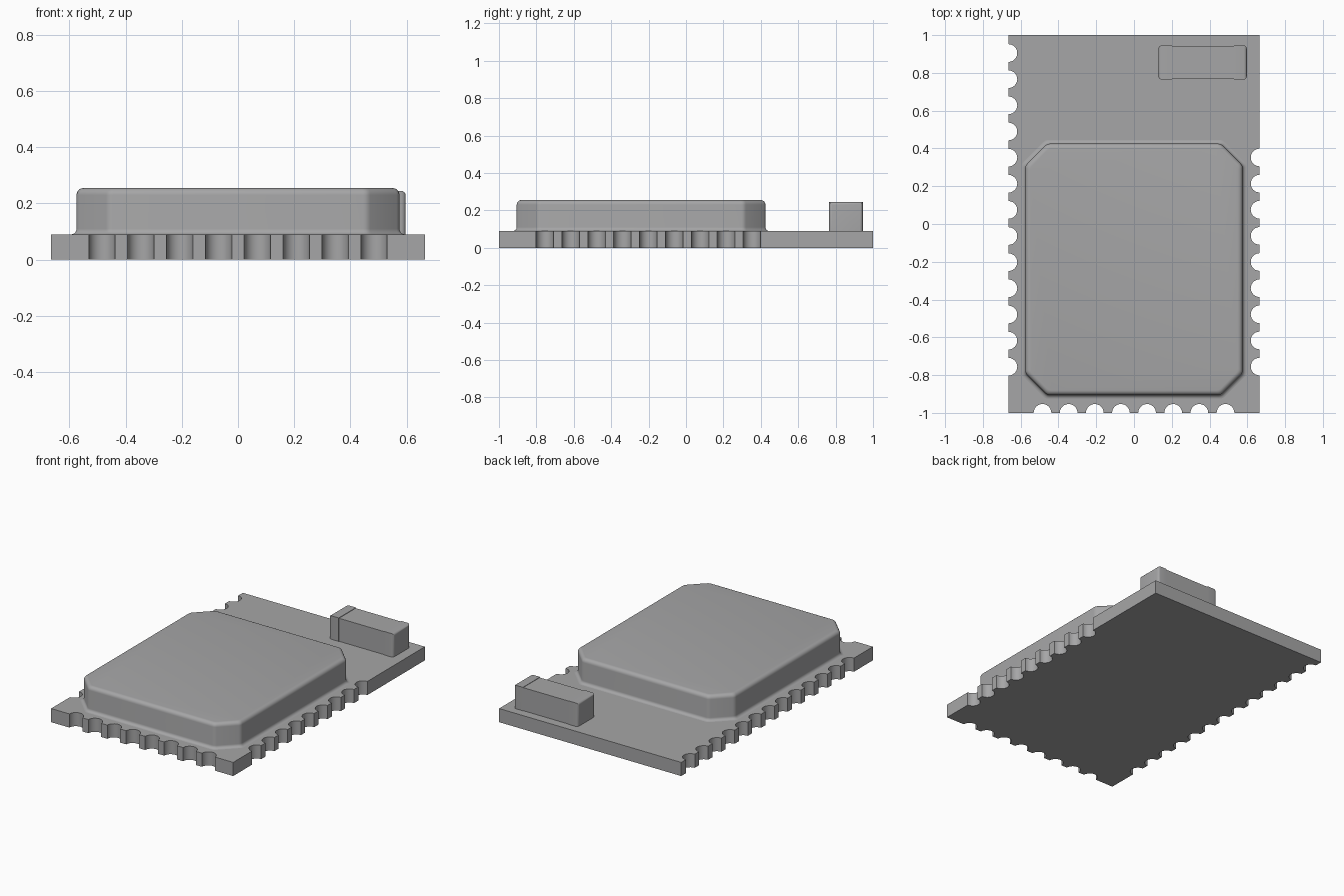
import bpy, bmesh, math
from mathutils import Vector

cube = bpy.data.objects.get("Cube")
if cube:
    bpy.data.objects.remove(cube, do_unlink=True)

grey = bpy.data.materials.new("neutral_grey")
grey.use_nodes = True
colour = (0.38, 0.38, 0.385, 1)
grey.diffuse_color = colour
grey.node_tree.nodes["Principled BSDF"].inputs["Base Color"].default_value = colour


def finish(name, bm, angle=30):
    bmesh.ops.recalc_face_normals(bm, faces=bm.faces)
    mesh = bpy.data.meshes.new(name)
    bm.to_mesh(mesh)
    bm.free()
    mesh.materials.append(grey)
    obj = bpy.data.objects.new(name, mesh)
    bpy.context.collection.objects.link(obj)
    bpy.ops.object.select_all(action="DESELECT")
    obj.select_set(True)
    bpy.context.view_layer.objects.active = obj
    bpy.ops.object.shade_smooth_by_angle(angle=math.radians(angle))
    return obj


def loft(rings):
    """Skin a stack of closed rings and cap both ends."""
    bm = bmesh.new()
    loops = [[bm.verts.new(p) for p in ring] for ring in rings]
    n = len(loops[0])
    for low, high in zip(loops, loops[1:]):
        for i in range(n):
            j = (i + 1) % n
            bm.faces.new((low[i], low[j], high[j], high[i]))
    bm.faces.new(loops[0][::-1])
    bm.faces.new(loops[-1])
    return bm


# Circuit board with half-round contact notches along three edges
W, L, BOARD_H, NOTCH_R, PITCH = 0.665, 1.0, 0.09, 0.047, 0.1384


def notched_edge(start, direction, inward, first, count):
    """Corner point followed by evenly spaced semicircular bites."""
    start, direction, inward = map(Vector, (start, direction, inward))
    points = [start]
    for k in range(count):
        centre = start + direction * (first + k * PITCH)
        for s in range(13):
            a = math.pi * s / 12
            points.append(centre + NOTCH_R * (inward * math.sin(a) - direction * math.cos(a)))
    return points


outline = (notched_edge((-W, -L), (1, 0), (0, 1), W - 3.5 * PITCH, 8)
           + notched_edge((W, -L), (0, 1), (-1, 0), 0.245, 9)
           + notched_edge((W, L), (-1, 0), (0, -1), 0, 0)
           + notched_edge((-W, L), (0, -1), (1, 0), 0.095, 13))
finish("circuit_board", loft([[(p.x, p.y, z) for p in outline] for z in (0, BOARD_H)]))


# Metal shield can: octagonal rings with flared foot and rounded rim
def octagon(inset, z, hx=0.575, hy=0.665, cy=-0.24, cut=0.115):
    x, y = hx - inset, hy - inset
    c = cut - inset * (2 - math.sqrt(2))
    corners = [(x - c, -y), (x, c - y), (x, y - c), (x - c, y),
               (c - x, y), (-x, y - c), (-x, c - y), (c - x, -y)]
    ring = []
    # Slightly rounded vertical corners
    for i, p in enumerate(corners):
        here, before, after = Vector(p), Vector(corners[i - 1]), Vector(corners[(i + 1) % 8])
        a = here + (before - here).normalized() * 0.015
        b = here + (after - here).normalized() * 0.015
        for t in (0, 0.33, 0.67, 1):
            q = a * (1 - t) ** 2 + here * 2 * t * (1 - t) + b * t ** 2
            ring.append((q.x, q.y + cy, z))
    return ring


TOP, RIM, FOOT = 0.255, 0.025, 0.02
quarter = [math.pi / 2 * i / 5 for i in range(6)]
profile = [(-FOOT * (1 - math.sin(a)), BOARD_H + FOOT * (1 - math.cos(a))) for a in quarter]
profile += [(RIM * (1 - math.cos(a)), TOP - RIM * (1 - math.sin(a))) for a in quarter]
finish("shield_can", loft([octagon(inset, z) for inset, z in profile]))


# Chip component: plain body between two rounded end terminals
def block(name, x0, x1, y0, y1, z0, z1, round_x=None):
    bm = bmesh.new()
    bmesh.ops.create_cube(bm, size=1)
    for v in bm.verts:
        v.co = ((x0 + x1) / 2 + v.co.x * (x1 - x0),
                (y0 + y1) / 2 + v.co.y * (y1 - y0),
                (z0 + z1) / 2 + v.co.z * (z1 - z0))
    if round_x is not None:
        edges = [e for e in bm.edges
                 if all(abs(v.co.x - round_x) < 1e-4 for v in e.verts)
                 and max(v.co.z for v in e.verts) > z0 + 1e-4]
        bmesh.ops.bevel(bm, geom=edges, offset=0.016, segments=4, profile=0.5, affect="EDGES")
    return finish(name, bm)


block("chip_body", 0.19, 0.54, 0.768, 0.942, BOARD_H, 0.242)
block("chip_terminal_right", 0.13, 0.2, 0.765, 0.945, BOARD_H, 0.245, 0.13)
block("chip_terminal_left", 0.53, 0.597, 0.765, 0.945, BOARD_H, 0.245, 0.597)
